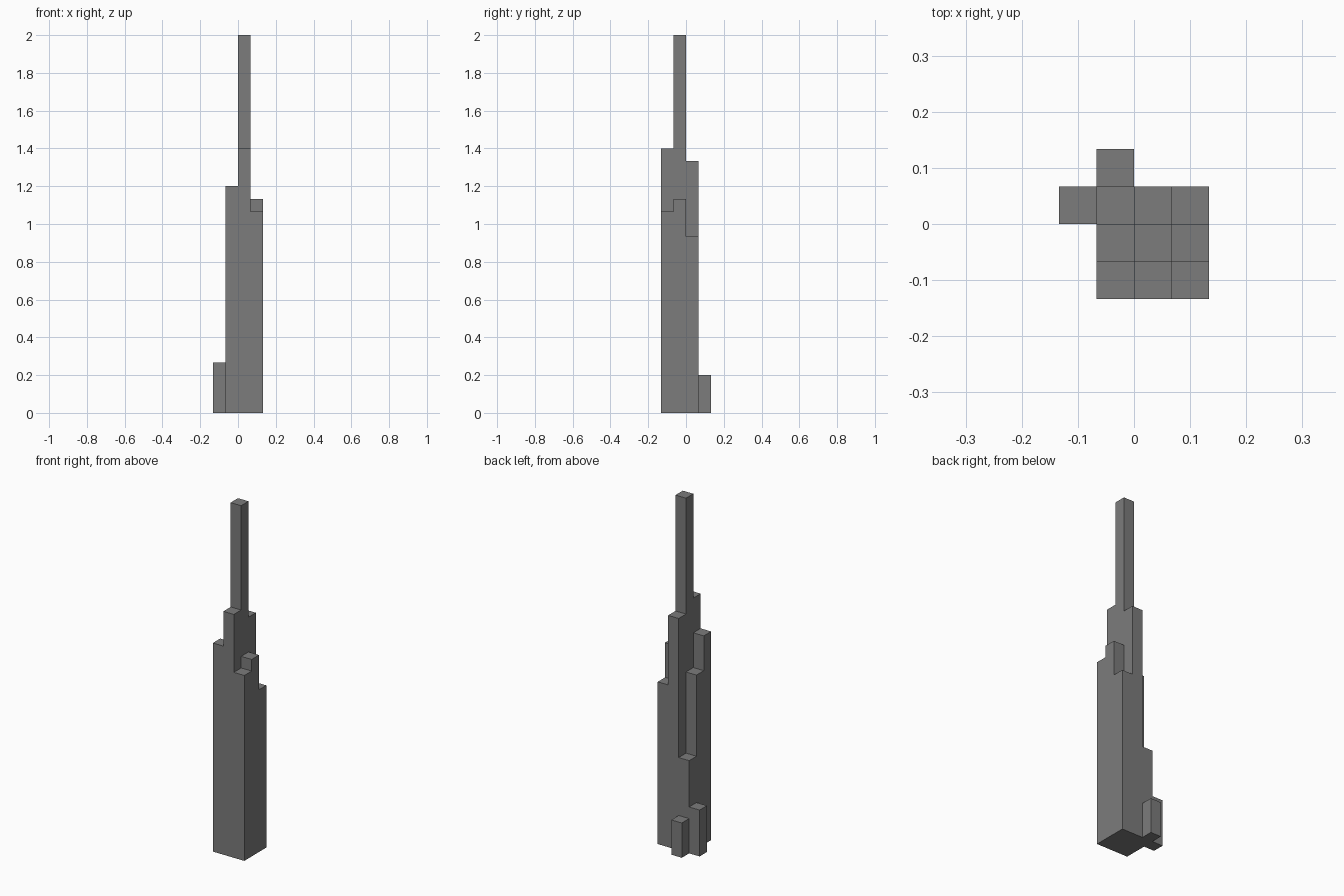
import bpy
import bmesh
import math
from mathutils import Vector

cube = bpy.data.objects.get("Cube")
if cube:
    bpy.data.objects.remove(cube, do_unlink=True)

UNIT = 1 / 15  # side of one building module

grey = bpy.data.materials.new("dark_grey")
grey.use_nodes = True
COLOUR = (0.2, 0.2, 0.2, 1)
grey.diffuse_color = COLOUR
grey.node_tree.nodes["Principled BSDF"].inputs["Base Color"].default_value = COLOUR

DIRECTIONS = [Vector(d) for d in ((1, 0, 0), (-1, 0, 0), (0, 1, 0),
                                  (0, -1, 0), (0, 0, 1), (0, 0, -1))]


def stepped_block(name, heights):
    """Closed shell around columns; heights maps (column, row) to storeys."""
    bm = bmesh.new()
    for (i, j), storeys in heights.items():
        for k in range(storeys):
            for d in DIRECTIONS:
                a, b, c = (int(p) for p in Vector((i, j, k)) + d)
                if 0 <= c < heights.get((a, b), 0):
                    continue
                # outward facing square on the exposed side of this storey
                centre = Vector((i + 0.5, j + 0.5, k + 0.5)) + d / 2
                u = Vector((d.y, d.z, d.x)) / 2
                v = d.cross(u)
                corners = (-u - v, u - v, u + v, v - u)
                bm.faces.new([bm.verts.new((centre + p) * UNIT) for p in corners])
    # weld the squares and merge the flat areas
    bmesh.ops.remove_doubles(bm, verts=bm.verts, dist=UNIT / 100)
    bmesh.ops.dissolve_limit(bm, angle_limit=math.radians(1),
                             verts=bm.verts, edges=bm.edges)
    bmesh.ops.recalc_face_normals(bm, faces=bm.faces)
    mesh = bpy.data.meshes.new(name)
    bm.to_mesh(mesh)
    bm.free()
    mesh.materials.append(grey)
    obj = bpy.data.objects.new(name, mesh)
    bpy.context.collection.objects.link(obj)
    return obj


# main tower: rows run from front to back, the tallest column is the spire
tower_rows = {
    -2: (18, 21, 16),
    -1: (15, 30, 17),
    0: (8, 20, 14),
}
stepped_block("stepped_tower", {(i - 1, j): h for j, row in tower_rows.items()
                                for i, h in enumerate(row)})

# low annexes against the right side and the back
stepped_block("side_annex", {(-2, 0): 4})
stepped_block("back_annex", {(-1, 1): 3})
